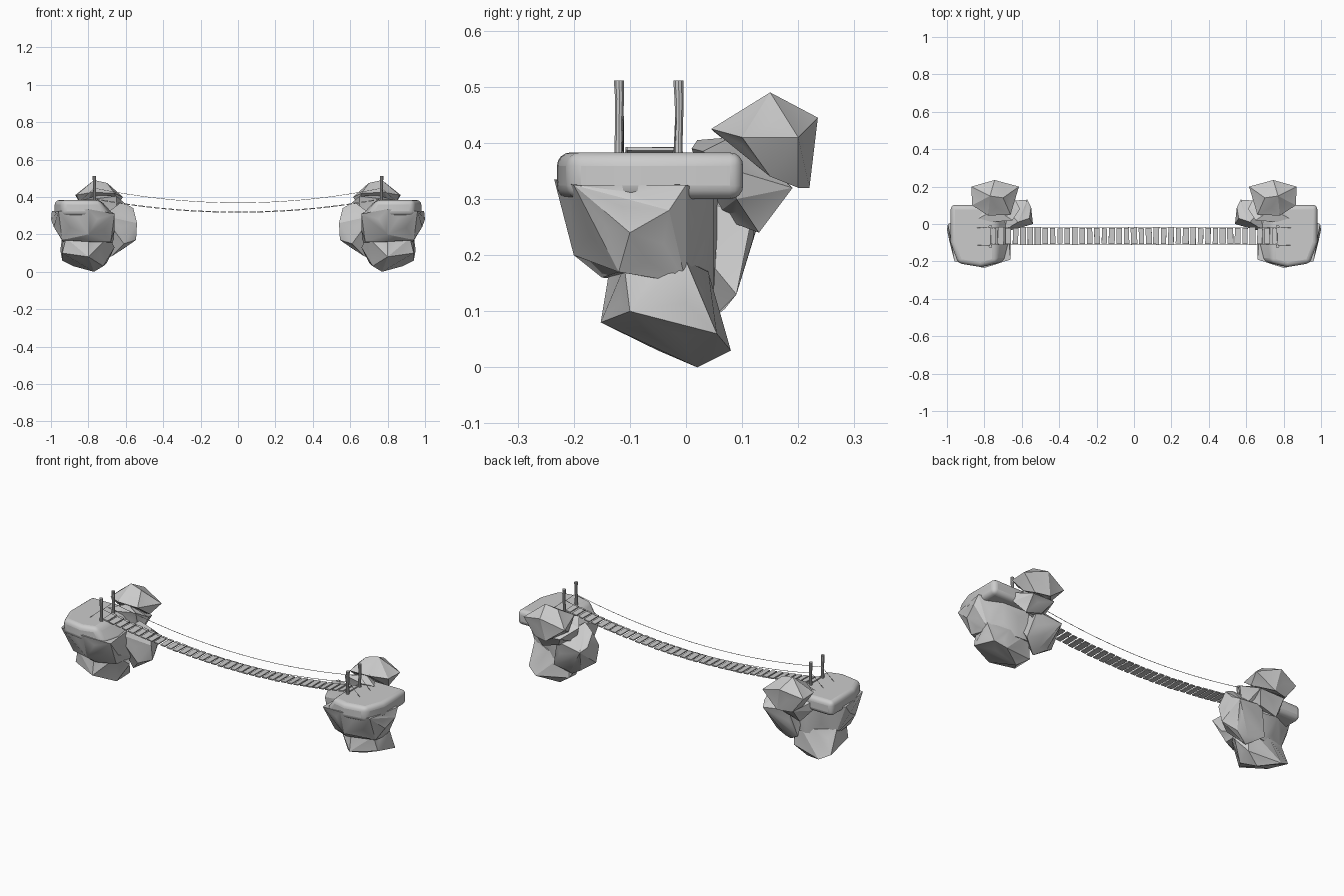
import bpy, bmesh, math, random
from mathutils import Matrix, Vector

if "Cube" in bpy.data.objects:
    bpy.data.objects.remove(bpy.data.objects["Cube"])

random.seed(4)


def finish(name, bm, mirror=False, bevel=0.0, angle=30):
    """Turn a bmesh into a named object, optionally mirrored across x = 0."""
    bmesh.ops.recalc_face_normals(bm, faces=bm.faces)
    me = bpy.data.meshes.new(name)
    bm.to_mesh(me)
    bm.free()
    ob = bpy.data.objects.new(name, me)
    bpy.context.collection.objects.link(ob)
    bpy.ops.object.select_all(action='DESELECT')
    ob.select_set(True)
    bpy.context.view_layer.objects.active = ob
    bpy.ops.object.shade_smooth_by_angle(angle=math.radians(angle))
    if bevel:
        b = ob.modifiers.new("soft_edges", 'BEVEL')
        b.width, b.segments = bevel, 4
        b.limit_method = 'ANGLE'
        b.angle_limit = math.radians(25)
    if mirror:
        m = ob.modifiers.new("mirror", 'MIRROR')
        m.use_mirror_merge = False
    return ob


def rock(name, pts, dent=0.008):
    """Craggy boulder: hull of a few corners with its big facets dented."""
    bm = bmesh.new()
    for p in pts:
        bm.verts.new(p)
    bmesh.ops.convex_hull(bm, input=bm.verts)
    loose = [v for v in bm.verts if not v.link_faces]
    bmesh.ops.delete(bm, geom=loose, context='VERTS')
    bmesh.ops.recalc_face_normals(bm, faces=bm.faces)
    big = [f for f in bm.faces if f.calc_area() > 0.004]
    bmesh.ops.poke(bm, faces=big, offset=-dent)
    return finish(name, bm, mirror=True, angle=35)


# Floating cliffs, right side modelled and mirrored
rock("cliff_upper", [
    (.66, -.19, .31), (.80, -.235, .335), (.96, -.20, .325), (.985, -.10, .24),
    (1.0, -.03, .28), (.995, .0, .325), (.88, .05, .31), (.68, .06, .32),
    (.66, -.12, .22), (.68, -.11, .16), (.80, -.20, .20), (.78, -.15, .16),
    (.94, -.12, .17), (.93, .0, .15), (.78, .05, .14), (.67, .04, .15)], .005)
rock("cliff_lower", [
    (.69, -.09, .19), (.80, -.138, .165), (.80, -.152, .08), (.92, -.11, .18),
    (.94, -.10, .10), (.94, .0, .19), (.95, .0, .115), (.94, .055, .06),
    (.88, .08, .03), (.70, .04, .05), (.66, -.02, .13), (.77, .02, .0),
    (.72, -.05, .03), (.83, .04, .17), (.70, .03, .2)], .005)
rock("inner_boulder", [
    (.545, .02, .17), (.55, .09, .28), (.54, .0, .26), (.61, .06, .125),
    (.61, -.02, .15), (.56, .03, .34), (.62, .01, .375), (.67, .07, .105),
    (.72, .12, .28), (.65, .12, .23), (.72, -.05, .30), (.68, .04, .08),
    (.57, .13, .26), (.76, .09, .13)], .006)
rock("ledge_boulder", [
    (.65, .02, .405), (.76, .01, .39), (.74, .08, .41), (.61, .08, .37),
    (.66, .18, .33), (.80, .13, .24), (.70, .13, .27), (.85, .09, .30),
    (.80, .19, .32), (.85, .09, .35), (.83, .03, .385), (.65, .05, .27)])
rock("top_boulder", [
    (.745, .235, .445), (.77, .15, .49), (.70, .14, .475), (.615, .20, .40),
    (.87, .20, .41), (.865, .10, .41), (.66, .05, .42), (.78, .045, .425),
    (.80, .20, .32), (.72, .22, .32), (.64, .13, .36), (.83, .15, .34)], .006)

# Smooth cap slab on each cliff, sloping down on its inner side
bm = bmesh.new()
outline = [(.69, -.205), (.82, -.23), (.94, -.21), (.98, -.10), (.98, .102),
           (.77, .102), (.68, .04), (.66, -.10)]
low = [bm.verts.new((x, y, .30)) for x, y in outline]
high = [bm.verts.new((max(x, .735), y, .383)) for x, y in outline]
bm.faces.new(low)
bm.faces.new(high)
for k in range(len(low)):
    bm.faces.new((low[k - 1], low[k], high[k], high[k - 1]))
finish("ground_slab", bm, mirror=True, bevel=.024)

# Bridge posts, slightly crooked
for name, y in (("front_post", -.119), ("back_post", -.013)):
    bm = bmesh.new()
    rings = []
    for z, r in ((.35, .009), (.40, .008), (.44, .0075), (.48, .0085), (.511, .0095)):
        dx, dy = random.uniform(-.001, .001), random.uniform(-.001, .001)
        rings.append([bm.verts.new((.767 + dx + r * math.cos(k * math.tau / 10),
                                    y + dy + r * math.sin(k * math.tau / 10), z))
                      for k in range(10)])
    for a, b in zip(rings, rings[1:]):
        for k in range(10):
            bm.faces.new((a[k], a[k - 1], b[k - 1], b[k]))
    bm.faces.new(rings[0])
    bm.faces.new(rings[-1])
    finish(name, bm, mirror=True)

# Sagging walkway planks
bm = bmesh.new()
count = 39
for i in range(count):
    x = -.752 + 1.504 * i / (count - 1)
    pitch = -math.atan(2 * .12 * x)
    size = Matrix.Diagonal((random.uniform(.027, .034),
                            random.uniform(.082, .090), .006, 1))
    mat = (Matrix.Translation((x, -.064, .319 + .12 * x * x))
           @ Matrix.Rotation(pitch, 4, 'Y')
           @ Matrix.Rotation(random.uniform(-.03, .03), 4, 'Z') @ size)
    bmesh.ops.create_cube(bm, size=1, matrix=mat)
finish("walkway_planks", bm)

# Hand ropes, tied down to the slabs behind the posts
for name, y in (("front_rope", -.112), ("back_rope", -.018)):
    xs = [-.767 + 1.534 * i / 32 for i in range(33)]
    path = [Vector((x, y, .369 + .133 * x * x)) for x in xs]
    path = [Vector((-.84, y - .003, .382))] + path + [Vector((.84, y - .003, .382))]
    cu = bpy.data.curves.new(name, 'CURVE')
    cu.dimensions = '3D'
    cu.bevel_depth, cu.bevel_resolution = .0013, 1
    sp = cu.splines.new('POLY')
    sp.points.add(len(path) - 1)
    for p, co in zip(sp.points, path):
        p.co = (*co, 1)
    bpy.context.collection.objects.link(bpy.data.objects.new(name, cu))
